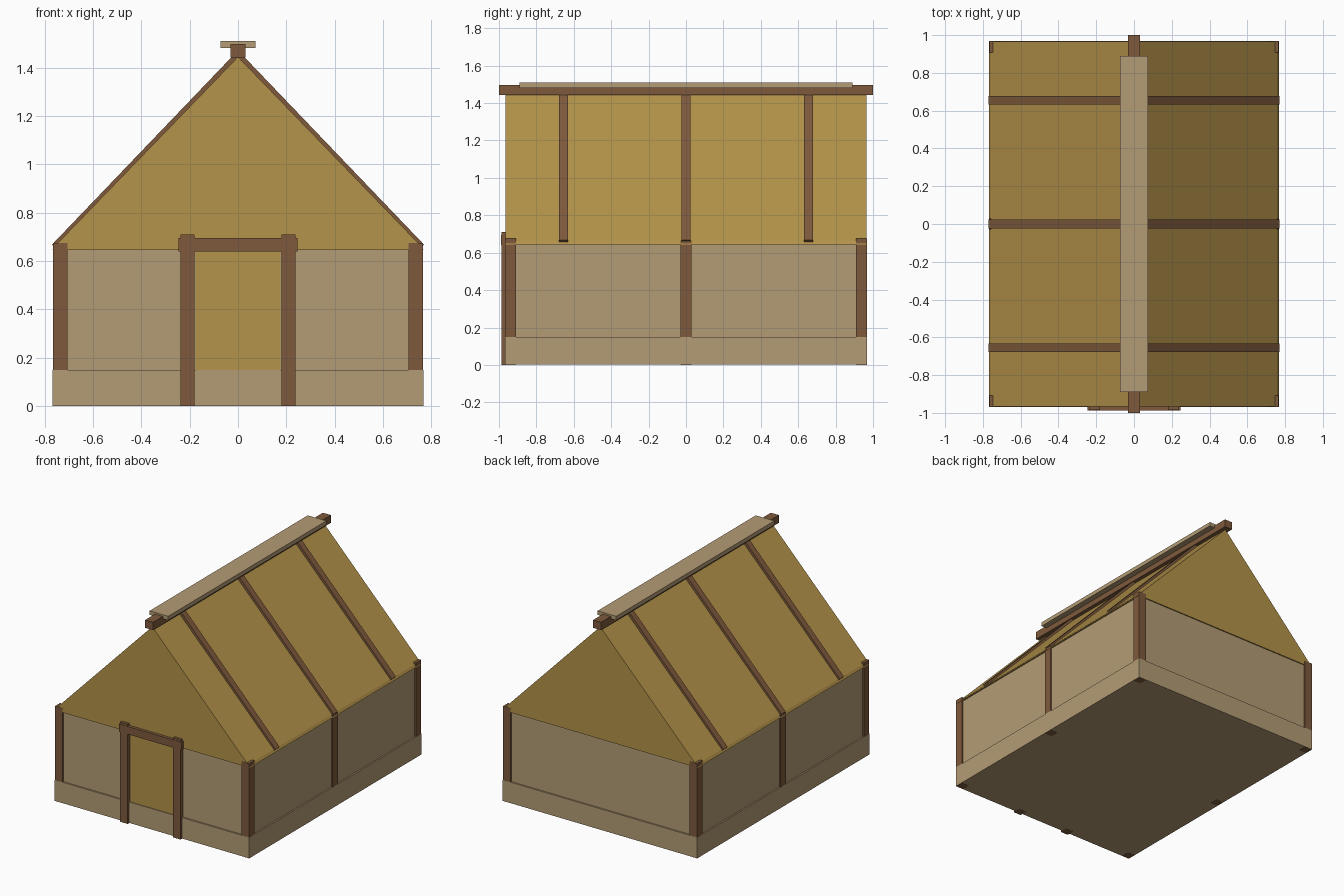
import bpy

if "Cube" in bpy.data.objects:
    bpy.data.objects.remove(bpy.data.objects["Cube"])


def material(name, rgb):
    lin = [((c / 255 + 0.055) / 1.055) ** 2.4 for c in rgb]
    m = bpy.data.materials.new(name)
    m.diffuse_color = (*lin, 1)
    m.use_nodes = True
    m.node_tree.nodes["Principled BSDF"].inputs["Base Color"].default_value = m.diffuse_color
    return m


THATCH = material("straw gold", (180, 147, 74))
TAN = material("clay tan", (180, 156, 118))
WOOD = material("dark wood", (126, 90, 60))


def extrude(name, profile, y0, y1, mat):
    """Extrude a counter-clockwise (x, z) outline along y."""
    n = len(profile)
    verts = [(x, y, z) for y in (y0, y1) for x, z in profile]
    faces = [list(range(n)), list(range(2 * n - 1, n - 1, -1))]
    faces += [[i, i + n, (i + 1) % n + n, (i + 1) % n] for i in range(n)]
    me = bpy.data.meshes.new(name)
    me.from_pydata(verts, [], faces)
    me.materials.append(mat)
    ob = bpy.data.objects.new(name, me)
    bpy.context.collection.objects.link(ob)
    return ob


def box(name, x, y, z, mat):
    x0, x1 = sorted(x)
    z0, z1 = z
    y0, y1 = sorted(y)
    return extrude(name, [(x0, z0), (x1, z0), (x1, z1), (x0, z1)], y0, y1, mat)


# Plinth and walls
box("plinth", (-0.767, 0.767), (-0.969, 0.969), (0.001, 0.15), TAN)
box("walls", (-0.757, 0.757), (-0.958, 0.958), (0.14, 0.646), TAN)

# Solid thatched roof with a small eave lip
extrude("roof", [(-0.768, 0.645), (0.768, 0.645), (0.757, 0.663),
                 (0, 1.445), (-0.757, 0.663)], -0.966, 0.966, THATCH)

# Corner and middle wall posts
for s in (-1, 1):
    for t in (-1, 1):
        box("corner_post", (s * 0.705, s * 0.766), (t * 0.908, t * 0.968), (0, 0.675), WOOD)
    box("middle_post", (s * 0.705, s * 0.766), (-0.03, 0.03), (0, 0.662), WOOD)

# Roof battens on both slopes
for y in (-0.655, 0, 0.655):
    for s in (-1, 1):
        pts = [(0, 1.43), (s * 0.753, 0.651), (s * 0.77, 0.668), (0, 1.472)]
        extrude("roof_batten", pts if s > 0 else pts[::-1], y - 0.023, y + 0.023, WOOD)

# Ridge beam and cap board
box("ridge_beam", (-0.031, 0.031), (-1, 1), (1.442, 1.498), WOOD)
box("ridge_cap", (-0.073, 0.073), (-0.89, 0.89), (1.481, 1.51), TAN)

# Door panel and frame
box("door", (-0.176, 0.176), (-0.964, -0.95), (0.15, 0.646), THATCH)
for s in (-1, 1):
    box("door_post", (s * 0.179, s * 0.238), (-0.986, -0.93), (0, 0.71), WOOD)
box("door_lintel", (-0.246, 0.246), (-0.988, -0.935), (0.64, 0.695), WOOD)
